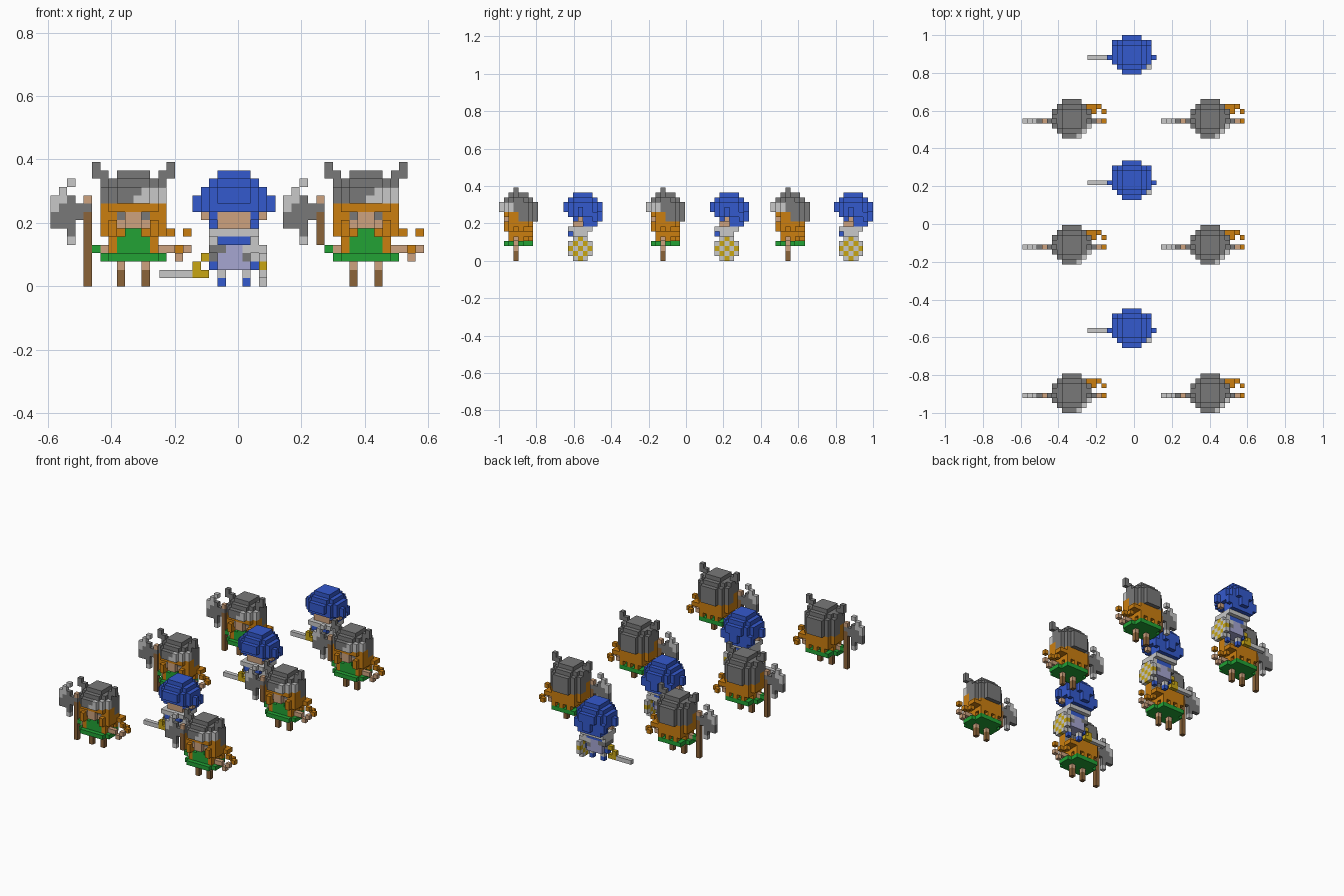
import bpy, bmesh

if "Cube" in bpy.data.objects:
    bpy.data.objects.remove(bpy.data.objects["Cube"])

V = 0.0261  # edge of one block

COLOURS = {
    "dark_grey": (0.19, 0.19, 0.19), "light_grey": (0.58, 0.58, 0.58),
    "orange": (0.60, 0.21, 0.005), "skin": (0.61, 0.36, 0.21),
    "green": (0.016, 0.36, 0.036), "brown": (0.26, 0.125, 0.04),
    "blue": (0.034, 0.10, 0.61), "lavender": (0.38, 0.38, 0.64),
    "gold": (0.58, 0.38, 0.007),
}
NAMES = list(COLOURS)
MATS = []
for n, c in COLOURS.items():
    m = bpy.data.materials.new(n)
    m.diffuse_color = (*c, 1)
    m.use_nodes = True
    m.node_tree.nodes["Principled BSDF"].inputs["Base Color"].default_value = m.diffuse_color
    MATS.append(m)


def fill(cells, col, i, j, k, rule=None):
    """Fill an inclusive box of blocks, optionally limited by a rule."""
    span = lambda a: range(a, a + 1) if isinstance(a, int) else range(a[0], a[1] + 1)
    for x in span(i):
        for y in span(j):
            for z in span(k):
                if rule is None or rule(x, y, z):
                    cells[x, y, z] = NAMES.index(col)


def disc(cx, cy, r):
    return lambda x, y, z: (x + .5 - cx) ** 2 + (y + .5 - cy) ** 2 < r * r


SIDES = [((1, 0, 0), [(1, 0, 0), (1, 1, 0), (1, 1, 1), (1, 0, 1)]),
         ((-1, 0, 0), [(0, 0, 0), (0, 0, 1), (0, 1, 1), (0, 1, 0)]),
         ((0, 1, 0), [(0, 1, 0), (0, 1, 1), (1, 1, 1), (1, 1, 0)]),
         ((0, -1, 0), [(0, 0, 0), (1, 0, 0), (1, 0, 1), (0, 0, 1)]),
         ((0, 0, 1), [(0, 0, 1), (1, 0, 1), (1, 1, 1), (0, 1, 1)]),
         ((0, 0, -1), [(0, 0, 0), (0, 1, 0), (1, 1, 0), (1, 0, 0)])]


def block_mesh(name, cells):
    """Turn blocks into a mesh that keeps only the outer faces."""
    bm = bmesh.new()
    for (x, y, z), mat in cells.items():
        for (dx, dy, dz), quad in SIDES:
            if (x + dx, y + dy, z + dz) not in cells:
                f = bm.faces.new([bm.verts.new(((x + a) * V, (y + b) * V, (z + c) * V))
                                  for a, b, c in quad])
                f.material_index = mat
    bmesh.ops.remove_doubles(bm, verts=bm.verts, dist=V * 0.01)
    me = bpy.data.meshes.new(name)
    bm.to_mesh(me)
    bm.free()
    for m in MATS:
        me.materials.append(m)
    return me


def make(parts):
    return {n: block_mesh(n, c) for n, c in parts.items()}


def place(meshes, x, y):
    for n, me in meshes.items():
        o = bpy.data.objects.new(n, me)
        o.location = (x, y, 0)
        bpy.context.collection.objects.link(o)


def axe_fighter(handle_bottom):
    p = {n: {} for n in ("horned_helmet", "hair_and_beard", "face", "tunic",
                         "legs", "axe", "right_arm")}
    # horned helmet, lower at the back, with a pale visor at the front right
    h = p["horned_helmet"]
    fill(h, "dark_grey", (0, 7), (0, 7), (10, 11), disc(4, 4, 4))
    fill(h, "dark_grey", (0, 7), (4, 7), (8, 9), disc(4, 4, 4))
    fill(h, "dark_grey", (0, 7), (0, 7), 12, disc(4, 4, 3.2))
    fill(h, "dark_grey", (2, 5), (2, 5), 13)
    for i0, i1 in ((0, -1), (7, 8)):
        fill(h, "dark_grey", i0, (3, 4), 12)
        fill(h, "dark_grey", i1, 3, (12, 14))
        del h[i1, 3, 12]
        fill(h, "dark_grey", i0, 3, 13)
    fill(h, "light_grey", (4, 7), (0, 2), 10, disc(4, 4, 4))
    fill(h, "light_grey", (5, 7), (0, 2), 11, disc(4, 4, 4))
    # hair: brow, side locks, back and loose tips
    b = p["hair_and_beard"]
    fill(b, "orange", (0, 7), (1, 3), 9, disc(4, 4, 4))
    for s in ((0, 1), (6, 7)):
        fill(b, "orange", s, (2, 5), (6, 8), disc(4, 4, 4))
    for s in (1, 6):
        fill(b, "orange", s, (2, 4), (4, 5))
        fill(b, "orange", s, 1, (6, 7))
    fill(b, "orange", (1, 6), (4, 6), (5, 7), disc(4, 4, 3.6))
    fill(b, "orange", (1, 6), 6, (4, 7), lambda x, y, z: (x + z) % 2 == 0 or z > 5)
    fill(b, "orange", (7, 8), (5, 6), 6)
    fill(b, "orange", 9, 6, 4)
    fill(b, "orange", 10, 5, 4)
    fill(b, "orange", 10, 3, 6)
    # face with grey brows
    f = p["face"]
    fill(f, "skin", (2, 5), (2, 3), (7, 8))
    fill(f, "skin", (3, 4), 1, (7, 8))
    fill(f, "dark_grey", 2, 2, 8)
    fill(f, "dark_grey", 5, 2, 8)
    # green tunic with a flared hem and sleeve
    t = p["tunic"]
    fill(t, "green", (3, 4), (2, 4), 6)
    fill(t, "green", (2, 5), (2, 5), (4, 5))
    fill(t, "green", (1, 6), (1, 6), 3)
    fill(t, "green", (0, 7), (2, 4), 3)
    fill(t, "green", -1, 3, 4)
    fill(t, "skin", 0, 3, 4)
    # legs and boots
    for i in (2, 5):
        fill(p["legs"], "skin", i, 3, 2)
        fill(p["legs"], "brown", i, 3, (0, 1))
    # axe blade and handle
    a = p["axe"]
    fill(a, "brown", -2, 3, (handle_bottom, 8))
    fill(a, "skin", -2, 3, 10)
    fill(a, "dark_grey", (-4, -2), 3, 9)
    fill(a, "dark_grey", (-6, -3), 3, 8)
    fill(a, "dark_grey", (-5, -4), 3, (7, 11))
    fill(a, "dark_grey", -4, 3, 6)
    fill(a, "dark_grey", -6, 3, 7)
    fill(a, "light_grey", -5, 3, (10, 11))
    fill(a, "light_grey", -6, 3, (9, 10))
    fill(a, "light_grey", -4, 3, 12)
    fill(a, "light_grey", -4, 3, 5)
    del a[-4, 3, 11]
    # right arm and open hand
    r = p["right_arm"]
    fill(r, "skin", (7, 8), 3, 4)
    fill(r, "skin", 9, 3, 3)
    fill(r, "skin", 10, 3, 4)
    return make(p)


def sword_fighter():
    p = {n: {} for n in ("blue_hair", "face", "armour", "legs", "sword", "shield")}
    # rounded blue hair, long at the back
    h = p["blue_hair"]
    fill(h, "blue", (3, 6), (2, 5), 13)
    fill(h, "blue", (1, 8), (0, 7), 12, disc(5, 4, 3.2))
    fill(h, "blue", (1, 8), (0, 7), (10, 11), disc(5, 4, 4))
    fill(h, "blue", (1, 8), (1, 6), 9, disc(5, 4, 4))
    fill(h, "blue", (4, 5), 7, (8, 10))
    fill(h, "blue", (2, 7), (4, 6), (7, 8))
    for i, e in ((1, 0), (8, 9)):
        fill(h, "blue", e, 3, (9, 10))
        fill(h, "blue", i, 6, (8, 9))
    for i in (2, 7):
        fill(h, "blue", i, (2, 3), 8)
    # face and ears
    f = p["face"]
    fill(f, "skin", (3, 6), (2, 3), (7, 8))
    fill(f, "skin", 1, 3, 8)
    fill(f, "skin", 8, 3, 8)
    # armour: collar, sash, chest and arms
    a = p["armour"]
    fill(a, "lavender", (3, 6), (2, 4), (2, 4))
    fill(a, "light_grey", (2, 7), (1, 5), 6)
    fill(a, "light_grey", (2, 7), (2, 4), 5)
    fill(a, "blue", (3, 6), (1, 4), 5)
    fill(a, "dark_grey", (2, 3), (2, 4), 4)
    fill(a, "light_grey", (6, 7), (2, 4), 4)
    fill(a, "dark_grey", 2, 3, 3)
    fill(a, "dark_grey", 6, (2, 4), 3)
    fill(a, "light_grey", 7, 3, 3)
    fill(a, "blue", 2, 3, 2)
    fill(a, "blue", 7, 3, 2)
    # legs with blue shoes
    for i in (3, 6):
        fill(p["legs"], "light_grey", i, 3, 1)
        fill(p["legs"], "blue", i, 3, 0)
    # sword with gold guard
    s = p["sword"]
    fill(s, "light_grey", (-4, -1), 3, 1)
    fill(s, "gold", 0, 3, (1, 2))
    fill(s, "gold", 1, 3, 1)
    fill(s, "gold", 1, 3, 3)
    # round shield in a gold and pale check
    even = lambda x, y, z: (y + z) % 2 == 1
    trim = lambda x, y, z: abs(y - 3) + abs(z - 2) < 4
    fill(p["shield"], "light_grey", 8, (1, 5), (0, 4), trim)
    fill(p["shield"], "gold", 8, (1, 5), (0, 4),
         lambda x, y, z: trim(x, y, z) and even(x, y, z))
    return make(p)


left, right, knight = axe_fighter(0), axe_fighter(5), sword_fighter()
for y in (-1.0, -0.214, 0.453):
    place(left, -0.434, y)
    place(right, 0.299, y)
for y in (-0.656, 0.127, 0.791):
    place(knight, -0.143, y)
